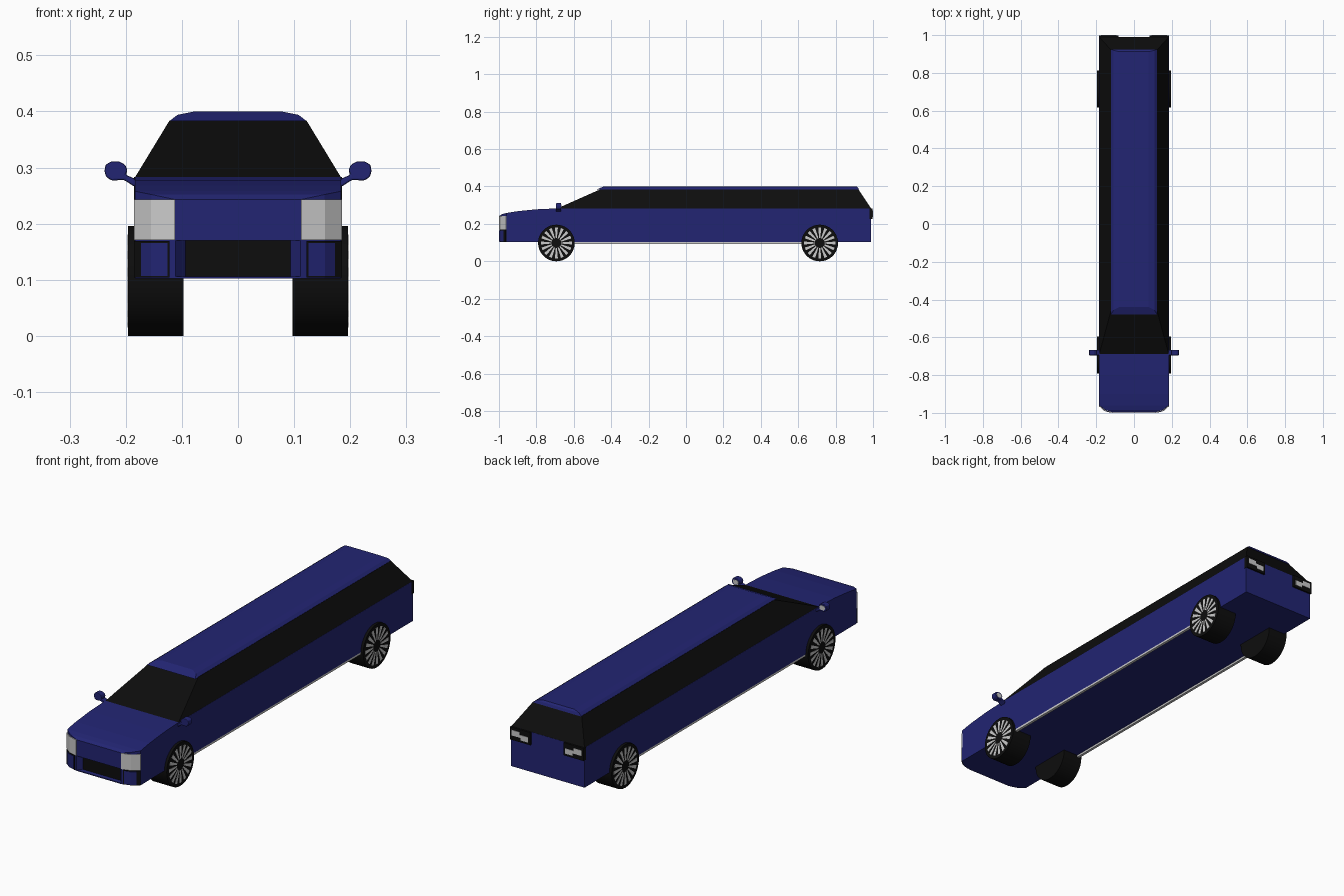
import bpy, bmesh, math
from mathutils import Vector

if "Cube" in bpy.data.objects:
    bpy.data.objects.remove(bpy.data.objects["Cube"])


def material(name, rgb):
    m = bpy.data.materials.new(name)
    m.diffuse_color = (*rgb, 1)
    m.use_nodes = True
    m.node_tree.nodes["Principled BSDF"].inputs["Base Color"].default_value = m.diffuse_color
    return m


BLUE = material("blue_paint", (0.016, 0.018, 0.17))
BLACK = material("black", (0.004, 0.004, 0.004))


def finish(name, bm, mat=None):
    bmesh.ops.recalc_face_normals(bm, faces=bm.faces[:])
    me = bpy.data.meshes.new(name)
    bm.to_mesh(me)
    bm.free()
    ob = bpy.data.objects.new(name, me)
    bpy.context.collection.objects.link(ob)
    if mat:
        me.materials.append(mat)
    return ob


def loft(name, sections, mat=None):
    """Skin equal-length rings of 3D points and cap both ends."""
    bm = bmesh.new()
    rings = [[bm.verts.new(p) for p in s] for s in sections]
    n = len(rings[0])
    for a, b in zip(rings, rings[1:]):
        for i in range(n):
            j = (i + 1) % n
            bm.faces.new((a[i], a[j], b[j], b[i]))
    bm.faces.new(rings[0])
    bm.faces.new(rings[-1])
    return finish(name, bm, mat)


def prism(name, pts, axis, lo, hi, mat=None):
    """Extrude a 2D outline along y (points x,z) or z (points x,y)."""
    place = (lambda p, t: (p[0], t, p[1])) if axis == "y" else (lambda p, t: (p[0], p[1], t))
    return loft(name, [[place(p, t) for p in pts] for t in (lo, hi)], mat)


def rect(x0, x1, z0, z1):
    return [(x0, z0), (x1, z0), (x1, z1), (x0, z1)]


def smooth(ob, angle=30):
    bpy.ops.object.select_all(action="DESELECT")
    ob.select_set(True)
    bpy.context.view_layer.objects.active = ob
    bpy.ops.object.shade_smooth_by_angle(angle=math.radians(angle))


def mirror_x(ob):
    m = ob.modifiers.new("mirror", "MIRROR")
    m.use_clip = False
    return ob


# Lower body: (y, half width, top height)
stations = [(-0.997, 0.112, 0.243), (-0.984, 0.154, 0.252), (-0.961, 0.184, 0.258),
            (-0.9, 0.184, 0.268), (-0.8, 0.184, 0.278), (-0.69, 0.184, 0.283),
            (0.99, 0.184, 0.283)]
body = loft("body", [[(-w, y, 0.102), (w, y, 0.102), (w, y, t), (-w, y, t)]
                     for y, w, t in stations], BLUE)

# Grille recess
cutter = prism("grille_cutter", [(-0.112, -1.02), (0.112, -1.02), (0.112, -0.998),
                                 (0.094, -0.975), (-0.094, -0.975), (-0.112, -0.998)],
               "z", 0.106, 0.17)
cutter.hide_render = True
cutter.hide_viewport = True
cut = body.modifiers.new("grille", "BOOLEAN")
cut.operation = "DIFFERENCE"
cut.object = cutter
prism("grille", rect(-0.094, 0.094, 0.106, 0.17), "y", -0.977, -0.97, BLACK)

# Glass cabin
loft("windows", [
    [(-0.184, -0.69, 0.282), (0.184, -0.69, 0.282), (0.184, 0.99, 0.282), (-0.184, 0.99, 0.282)],
    [(-0.122, -0.46, 0.384), (0.122, -0.46, 0.384), (0.122, 0.922, 0.384), (-0.122, 0.922, 0.384)],
], BLACK)

# Roof with a softened edge
roof_levels = [(0.122, -0.48, 0.925, 0.383), (0.108, -0.455, 0.92, 0.394), (0.078, -0.44, 0.912, 0.4)]
loft("roof", [[(-w, a, z), (w, a, z), (w, b, z), (-w, b, z)]
              for w, a, b, z in roof_levels], BLUE)

# Headlights and lower bumper pockets wrap the front corners
corner = [(0.112, -1.0), (0.155, -0.988), (0.1855, -0.963), (0.18, -0.95), (0.112, -0.98)]
mirror_x(prism("headlight", corner, "z", 0.171, 0.243))
pocket = [(0.122, -0.998), (0.155, -0.988), (0.1855, -0.965), (0.18, -0.95), (0.122, -0.98)]
mirror_x(prism("bumper_pocket", pocket, "z", 0.104, 0.169, BLACK))
panel = [(0.126, -0.9985), (0.155, -0.9905), (0.173, -0.976), (0.165, -0.96), (0.126, -0.98)]
mirror_x(prism("bumper_panel", panel, "z", 0.107, 0.166, BLUE))

# Tail lights with stepped lenses
mirror_x(prism("tail_light", rect(0.083, 0.185, 0.226, 0.283), "y", 0.98, 0.998, BLACK))
lens = [(0.093, 0.236), (0.13, 0.236), (0.13, 0.247), (0.176, 0.247),
        (0.176, 0.272), (0.135, 0.272), (0.135, 0.26), (0.093, 0.26)]
mirror_x(prism("tail_lens", lens, "y", 0.99, 1.0))

# Sill strip along the bottom edge
mirror_x(prism("sill_strip", rect(0.172, 0.184, 0.093, 0.103), "y", -0.6, 0.62))

# Side mirrors
shell = [(0.183, 0.265), (0.203, 0.278), (0.225, 0.277), (0.235, 0.283), (0.238, 0.294),
         (0.236, 0.305), (0.226, 0.311), (0.212, 0.311), (0.201, 0.305), (0.197, 0.295),
         (0.2, 0.287), (0.183, 0.28)]
housing = mirror_x(prism("mirror_housing", shell, "y", -0.695, -0.667, BLUE))
bev = housing.modifiers.new("bevel", "BEVEL")
bev.width = 0.003
bev.segments = 2
mirror_x(prism("mirror_glass", [(0.205, 0.285), (0.225, 0.283), (0.232, 0.293), (0.229, 0.303),
                                (0.213, 0.305), (0.204, 0.299)], "y", -0.669, -0.666))

# Wheels: black tyre with a fan of flat grey spokes
R, SPOKES = 0.098, 16
for label, y in (("front", -0.693), ("rear", 0.715)):
    def ring(x, r, n=36):
        return [(x, y + r * math.cos(2 * math.pi * i / n),
                 R + r * math.sin(2 * math.pi * i / n)) for i in range(n)]
    tyre = loft(label + "_tyre", [ring(0.097, R), ring(0.196, R)], BLACK)
    smooth(tyre)
    mirror_x(tyre)
    bm = bmesh.new()
    for k in range(SPOKES):
        t = 2 * math.pi * k / SPOKES
        out = Vector((0, math.cos(t), math.sin(t)))
        side = Vector((0, -math.sin(t), math.cos(t)))
        c = Vector((0.1955, y, R))
        quad = [c + out * r + side * s
                for r, s in ((0.026, -0.003), (0.083, -0.008), (0.083, 0.008), (0.026, 0.003))]
        low = [bm.verts.new(p) for p in quad]
        top = [bm.verts.new(p + Vector((0.0015, 0, 0))) for p in quad]
        bm.faces.new(low)
        bm.faces.new(top)
        for i in range(4):
            j = (i + 1) % 4
            bm.faces.new((low[i], low[j], top[j], top[i]))
    mirror_x(finish(label + "_spokes", bm))
